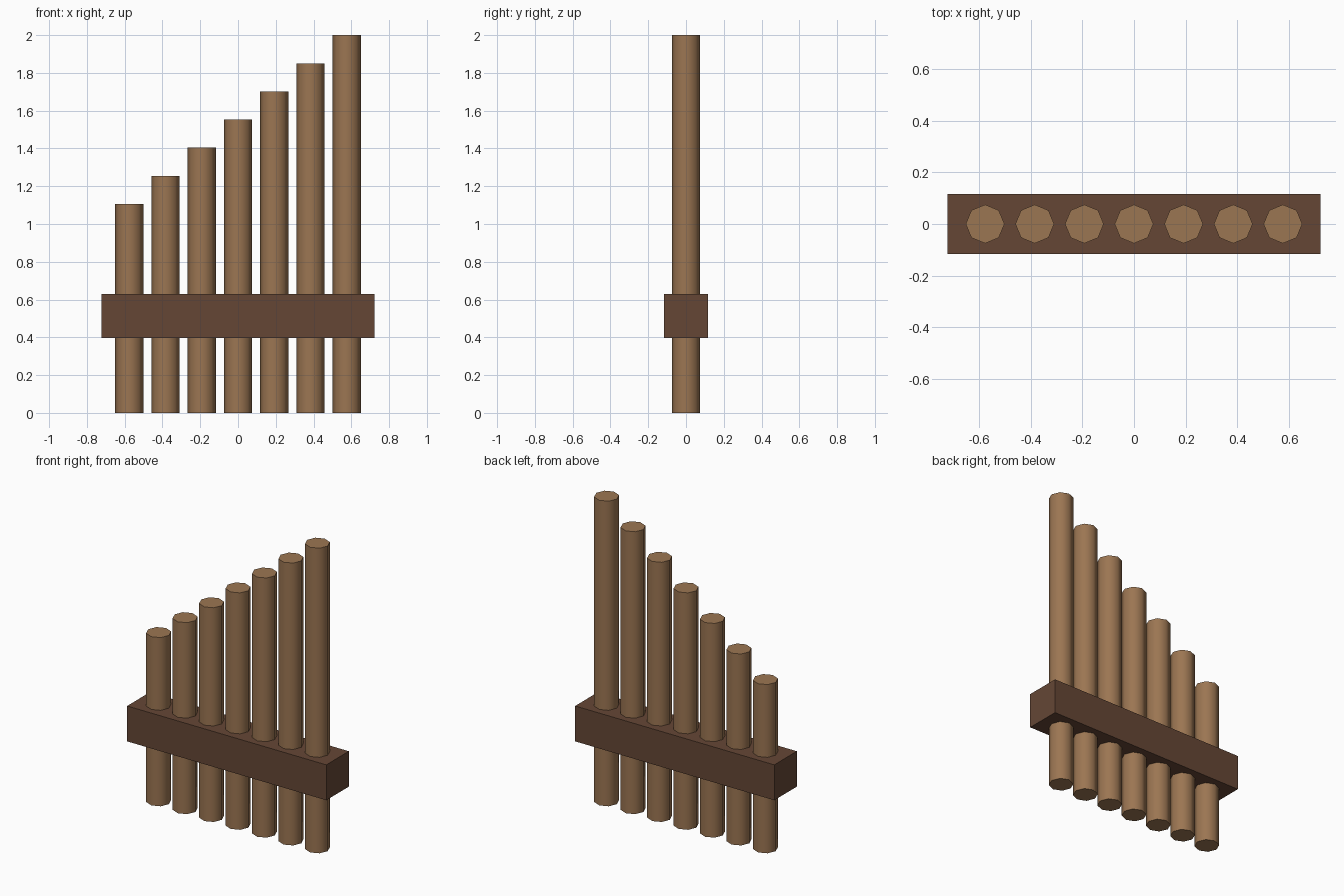
import bpy
from math import radians

if "Cube" in bpy.data.objects:
    bpy.data.objects.remove(bpy.data.objects["Cube"])


def material(name, color):
    m = bpy.data.materials.new(name)
    m.diffuse_color = (*color, 1)
    m.use_nodes = True
    m.node_tree.nodes["Principled BSDF"].inputs["Base Color"].default_value = m.diffuse_color
    return m


pipe_wood = material("pipe_wood", (0.33, 0.18, 0.085))
band_wood = material("band_wood", (0.13, 0.062, 0.036))

# Seven eight-sided pipes, rising in even steps from left to right
for i in range(7):
    height = 1.106 + i * 0.149
    bpy.ops.mesh.primitive_cylinder_add(
        vertices=8, radius=0.075, depth=height,
        location=((i - 3) * 0.192, 0, height / 2))
    pipe = bpy.context.object
    pipe.name = f"pipe_{i + 1}"
    pipe.data.materials.append(pipe_wood)
    # Smooth round the sides, crisp at the end caps
    bpy.ops.object.shade_smooth_by_angle(angle=radians(60))

# Binding bar holding the pipes together
bpy.ops.mesh.primitive_cube_add(size=1, location=(0, 0, 0.513))
band = bpy.context.object
band.name = "binding_bar"
band.scale = (1.444, 0.234, 0.232)
bpy.ops.object.transform_apply(location=False, rotation=False, scale=True)
band.data.materials.append(band_wood)
